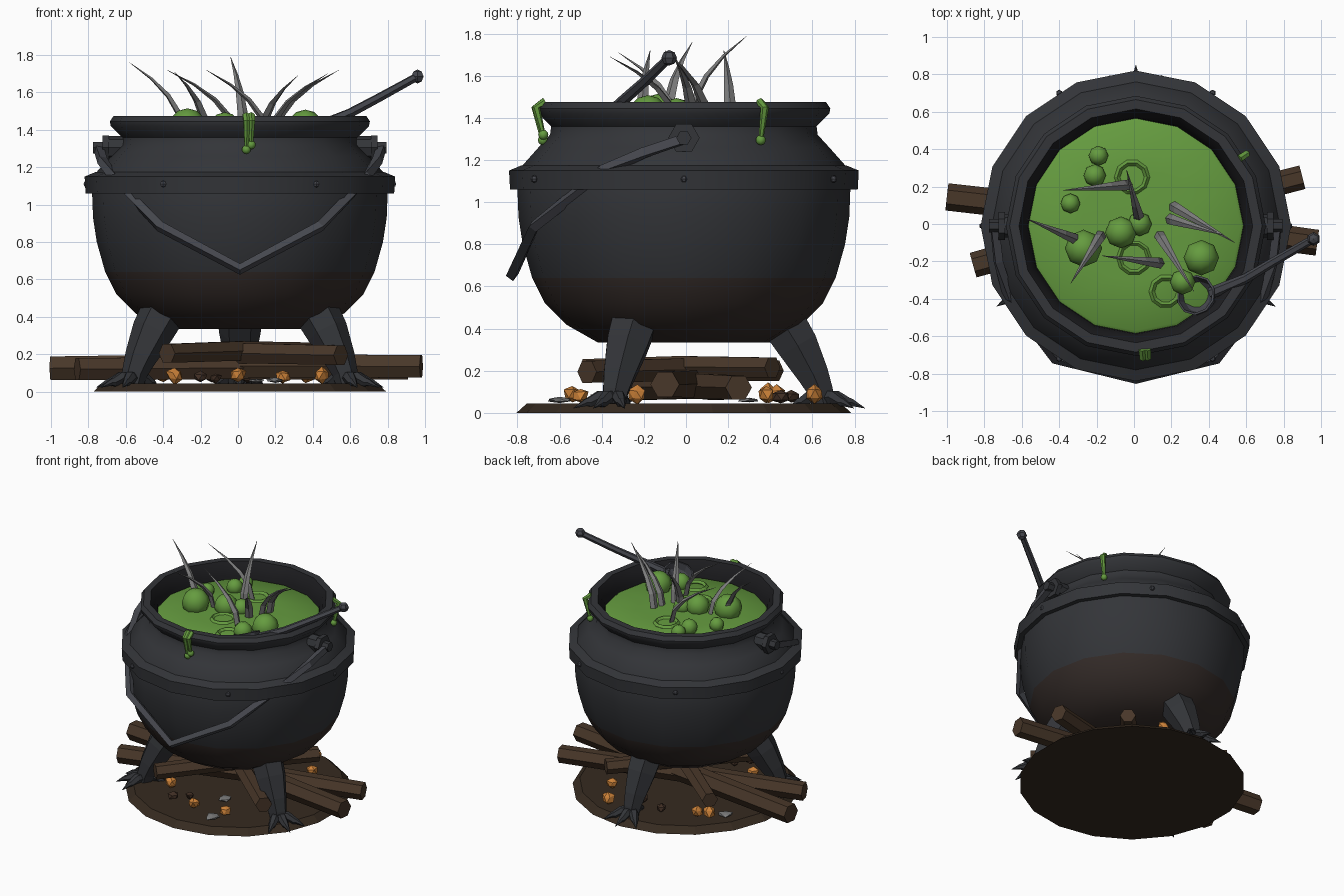
import bpy, bmesh, math, random
from mathutils import Vector, Matrix

if "Cube" in bpy.data.objects:
    bpy.data.objects.remove(bpy.data.objects["Cube"])

random.seed(4)
C = Vector((0.01, -0.01, 0))  # pot axis


def mat(name, col):
    m = bpy.data.materials.new(name)
    m.diffuse_color = (*col, 1)
    m.use_nodes = True
    m.node_tree.nodes["Principled BSDF"].inputs["Base Color"].default_value = m.diffuse_color
    return m


IRON = mat("iron", (0.033, 0.035, 0.04))
SOOT = mat("soot", (0.035, 0.025, 0.022))
INNER = mat("inner_iron", (0.012, 0.012, 0.014))
STEEL = mat("steel", (0.06, 0.063, 0.075))
BREW = mat("brew", (0.13, 0.33, 0.05))
STEAM = mat("steam", (0.2, 0.2, 0.2))
WOOD = mat("wood", (0.065, 0.038, 0.022))
CHAR = mat("char", (0.05, 0.027, 0.017))
EARTH = mat("earth", (0.036, 0.023, 0.014))
EMBER = mat("ember", (0.6, 0.22, 0.04))


def finish(name, bm, m, smooth=None):
    bmesh.ops.recalc_face_normals(bm, faces=bm.faces)
    me = bpy.data.meshes.new(name)
    bm.to_mesh(me)
    bm.free()
    me.materials.append(m)
    ob = bpy.data.objects.new(name, me)
    bpy.context.collection.objects.link(ob)
    if smooth:
        bpy.ops.object.select_all(action='DESELECT')
        ob.select_set(True)
        bpy.context.view_layer.objects.active = ob
        bpy.ops.object.shade_smooth_by_angle(angle=math.radians(smooth))
    return ob


def skin(bm, rings, caps=(True, True), closed=False):
    vs = [[bm.verts.new(p) for p in r] for r in rings]
    n = len(vs[0])
    pairs = list(zip(vs, vs[1:])) + ([(vs[-1], vs[0])] if closed else [])
    for a, b in pairs:
        for i in range(n):
            bm.faces.new((a[i], a[(i + 1) % n], b[(i + 1) % n], b[i]))
    if caps[0] and not closed:
        bm.faces.new(vs[0])
    if caps[1] and not closed:
        bm.faces.new(vs[-1])


def lathe(name, prof, m, n=16, smooth=None, caps=(True, True), closed=False):
    bm = bmesh.new()
    ang = [2 * math.pi * i / n - math.pi / 2 for i in range(n)]
    skin(bm, [[C + Vector((r * math.cos(a), r * math.sin(a), z)) for a in ang]
              for r, z in prof], caps, closed)
    return finish(name, bm, m, smooth)


def tube(bm, pts, radii, n=6, up=(0, 0, 1), flat=1.0, phase=0.0):
    """Sweep an n-gon along pts; flat scales the thickness along 'up'."""
    pts = [Vector(p) for p in pts]
    rings = []
    for i, p in enumerate(pts):
        t = (pts[min(i + 1, len(pts) - 1)] - pts[max(i - 1, 0)]).normalized()
        s = t.cross(Vector(up)).normalized()
        u = s.cross(t)
        rings.append([p + radii[i] * (s * math.cos(a) + u * math.sin(a) * flat)
                      for a in (2 * math.pi * k / n + phase for k in range(n))])
    skin(bm, rings)


def ball(bm, p, r, u=8, v=6, scale=(1, 1, 1)):
    bmesh.ops.create_uvsphere(bm, u_segments=u, v_segments=v, radius=r,
                              matrix=Matrix.Translation(p) @ Matrix.Diagonal((*scale, 1)))


# Cauldron body, with sooty underside
body = lathe("cauldron_body", [(0.41, 0.335), (0.56, 0.42), (0.66, 0.52), (0.72, 0.64), (0.765, 0.8),
             (0.785, 0.93), (0.79, 1.06), (0.77, 1.17), (0.69, 1.26), (0.635, 1.32), (0.63, 1.36),
             (0.69, 1.42), (0.695, 1.445), (0.675, 1.475), (0.625, 1.475)], IRON, smooth=40, caps=(True, False))
body.data.materials.append(SOOT)
for f in body.data.polygons:
    if f.center.z < 0.6:
        f.material_index = 1
lathe("cauldron_inside", [(0.625, 1.475), (0.6, 1.44), (0.58, 1.38), (0.57, 1.3)], INNER, smooth=40, caps=(False, False))
lathe("belly_band", [(0.78, 1.06), (0.825, 1.06), (0.83, 1.15), (0.77, 1.175)], IRON, smooth=30, closed=True)
bm = bmesh.new()
for i in range(6):
    a = math.radians(60 * i)
    ball(bm, C + Vector((0.82 * math.cos(a), 0.82 * math.sin(a), 1.11)), 0.018, 6, 4)
finish("band_rivets", bm, STEEL)

# Brew surface, bubbles, ripples
lathe("brew_surface", [(0.575, 1.35), (0.56, 1.36), (0.3, 1.375), (0.02, 1.38)], BREW, smooth=40, caps=(False, True))
bm = bmesh.new()
for x, y, r in [(.36, -.18, .095), (-.27, -.13, .1), (-.07, -.045, .085), (.03, 0, .065), (-.19, .365, .053),
                (-.21, .26, .06), (-.34, .11, .053), (.26, -.31, .068)]:
    ball(bm, Vector((x, y, 1.375 + 0.4 * r)), r)
finish("bubbles", bm, BREW, 50)
bm = bmesh.new()
for x, y, R in [(-.01, .25, .08), (0, -.18, .08), (.17, -.36, .075)]:
    rings = []
    for k in range(10):
        a = 2 * math.pi * k / 10
        rings.append([Vector((x + (R + .016 * math.cos(b)) * math.cos(a),
                              y + (R + .016 * math.cos(b)) * math.sin(a), 1.375 + .016 * math.sin(b)))
                      for b in (0, math.pi / 2, math.pi, -math.pi / 2)])
    skin(bm, rings, closed=True)
finish("ripples", bm, BREW)

# Drips over the rim
bm = bmesh.new()
for a, R, drops in [(-86, .69, ((-.012, 1.295), (.014, 1.32))), (33, .69, ((0, 1.295),))]:
    d = Vector((math.cos(math.radians(a)), math.sin(math.radians(a)), 0))
    s = Vector((-d.y, d.x, 0))
    for off, zb in drops:
        o = C + s * off
        tube(bm, [o + d * (R - .03) + Vector((0, 0, 1.475)), o + d * (R + .015) + Vector((0, 0, 1.45)),
                  o + d * (R - .02) + Vector((0, 0, zb))], [.022, .02, .011], 6, up=s)
        ball(bm, o + d * (R - .02) + Vector((0, 0, zb)), .024)
finish("brew_drips", bm, BREW, 50)

# Curling steam wisps: base xy, tip xyz
bm = bmesh.new()
for bx, by, tx, ty, tz in [(-.29, -.09, -.58, .03, 1.76), (-.17, -.05, -.34, -.32, 1.71), (.15, -.21, -.17, -.17, 1.72),
                           (.03, .02, -.04, .29, 1.79), (-.02, .21, -.38, .18, 1.72), (.13, -.05, .32, -.36, 1.69),
                           (.2, .1, .54, -.1, 1.72), (.18, .03, .48, -.06, 1.7)]:
    pts = [(bx + (tx - bx) * t ** 1.8, by + (ty - by) * t ** 1.8, 1.36 + (tz - 1.36) * t ** .85)
           for t in (0, .25, .5, .75, 1)]
    tube(bm, pts, [.028, .028, .022, .012, .001], 4, up=(tx - bx, ty - by, 0), flat=.6)
finish("steam_wisps", bm, STEAM)

# Ladle: cup and handle
bm = bmesh.new()
ball(bm, Vector((0, 0, 0)), .11, 10, 6)
bmesh.ops.delete(bm, geom=[v for v in bm.verts if v.co.z > .001], context='VERTS')
bmesh.ops.transform(bm, verts=bm.verts, matrix=Matrix.Translation((.33, -.38, 1.43)) @
                    Matrix.Rotation(math.radians(-25), 4, Vector((.5, .87, 0))))
cup = finish("ladle_cup", bm, STEEL)
sol = cup.modifiers.new("wall", 'SOLIDIFY')
sol.thickness = .012
bm = bmesh.new()
tube(bm, [(.41, -.37, 1.41), (.6, -.29, 1.49), (.75, -.2, 1.57), (.95, -.085, 1.68)], [.032, .026, .024, .022], 6)
ball(bm, Vector((.96, -.08, 1.685)), .037, 6, 4)
finish("ladle_handle", bm, STEEL)

# Side lugs and swinging bail
bm = bmesh.new()
for s in (-1, 1):
    X = lambda x, z=1.305: C + Vector((s * x, 0, z))
    tube(bm, [X(.58), X(.725)], [.062, .062], 8)
    tube(bm, [X(.7), X(.735)], [.075, .075], 6)
    tube(bm, [X(.72), X(.785)], [.036, .036], 6)
finish("bail_lugs", bm, IRON)
half = [(.755, -.01, 1.3), (.735, -.2, 1.235), (.68, -.39, 1.15), (.43, -.72, .885)]
path = [(C.x + x, y, z) for x, y, z in half] + [(C.x, -.825, .655)] + [(C.x - x, y, z) for x, y, z in half[::-1]]
bm = bmesh.new()
tube(bm, path, [.03] * 9, 4, up=(0, -.6, -.8), phase=math.pi / 4)
finish("bail_handle", bm, STEEL)

# Three clawed legs
for name, a in (("right_leg", -30), ("left_leg", 210), ("back_leg", 90)):
    bm = bmesh.new()
    tube(bm, [(.44, 0, .48), (.54, 0, .32), (.615, 0, .18), (.65, 0, .1), (.665, 0, .035)],
         [.125, .112, .085, .068, .06], 6, up=(1, 0, 0))
    for t in (-42, 0, 42, 180):
        d = Vector((math.cos(math.radians(t)), math.sin(math.radians(t)), 0))
        o = Vector((.65, 0, 0))
        L = .72 if t == 180 else 1
        tube(bm, [o + Vector((0, 0, .07)), o + d * .08 * L + Vector((0, 0, .075)),
                  o + d * .13 * L + Vector((0, 0, .05)), o + d * .13 * L + Vector((0, 0, .05)) + d * .015,
                  o + d * .21 * L + Vector((0, 0, .022))], [.035, .034, .026, .02, .001], 6)
    bmesh.ops.transform(bm, verts=bm.verts, matrix=Matrix.Translation(C) @ Matrix.Rotation(math.radians(a), 4, 'Z'))
    finish(name, bm, IRON)

# Scorched ground, logs, embers
lathe("fire_bed", [(.795, 0), (.745, .045)], EARTH, n=18)
for i, (a, b, r) in enumerate([((-1, .145, .125), (.98, -.1, .135), .073), ((-.86, -.22, .12), (.9, .25, .12), .068),
                               ((-.38, -.47, .205), (.4, .41, .215), .058), ((.55, -.47, .195), (-.5, .42, .2), .06)]):
    bm = bmesh.new()
    mid = (Vector(a) + Vector(b)) / 2 + Vector((0, .01, .008))
    tube(bm, [a, mid, b], [r, r * 1.03, r * .95], 6)
    finish("log_%d" % (i + 1), bm, WOOD)


def rocks(name, spots, m, squash):
    bm = bmesh.new()
    for x, y, r in spots:
        g = bmesh.ops.create_icosphere(bm, subdivisions=1, radius=r)
        rot = Matrix.Rotation(random.uniform(0, 6), 4, 'Z')
        for v in g['verts']:
            v.co = rot @ (v.co * random.uniform(.75, 1.15))
            v.co = Vector((v.co.x + x, v.co.y + y, v.co.z * squash + .05 + r * squash * .8))
    finish(name, bm, m)


rocks("embers", [(0, -.54, .048), (.24, -.5, .04), (.45, -.23, .045), (.24, .61, .05), (-.47, .39, .05),
                 (-.4, .43, .045), (-.34, -.34, .045), (.36, .38, .045)], EMBER, 1)
rocks("charcoal", [(-.2, -.5, .042), (-.12, -.42, .035), (-.14, .5, .04), (.05, .45, .042)], CHAR, .8)
rocks("ash_flakes", [(.2, -.6, .055), (-.55, .3, .055), (.1, -.3, .05)], STEAM, .25)
